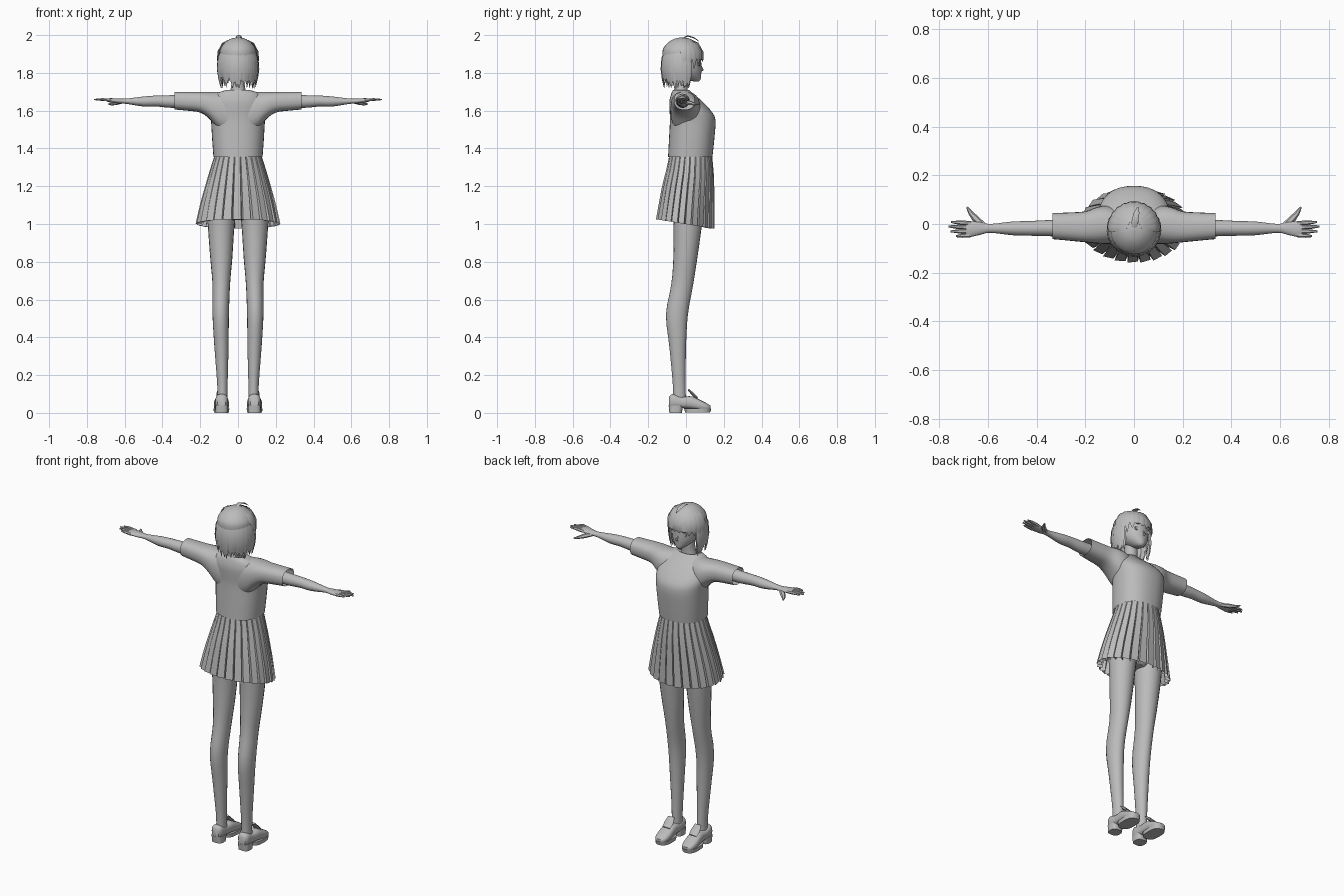
import bpy, bmesh, math, random
from mathutils import Vector

random.seed(4)
cube = bpy.data.objects.get("Cube")
if cube:
    bpy.data.objects.remove(cube)

grey = bpy.data.materials.new("plain grey")
grey.use_nodes = True
tone = (0.5, 0.5, 0.5, 1)
grey.diffuse_color = tone
grey.node_tree.nodes["Principled BSDF"].inputs["Base Color"].default_value = tone


def make(name, parts, angle=45):
    """Join (vertices, faces) parts into one shaded object."""
    bm = bmesh.new()
    for verts, faces in parts:
        made = [bm.verts.new(v) for v in verts]
        for face in faces:
            bm.faces.new([made[i] for i in face])
    bmesh.ops.recalc_face_normals(bm, faces=bm.faces)
    mesh = bpy.data.meshes.new(name)
    bm.to_mesh(mesh)
    bm.free()
    mesh.materials.append(grey)
    obj = bpy.data.objects.new(name, mesh)
    bpy.context.collection.objects.link(obj)
    bpy.ops.object.select_all(action="DESELECT")
    obj.select_set(True)
    bpy.context.view_layer.objects.active = obj
    bpy.ops.object.shade_smooth_by_angle(angle=math.radians(angle))
    return obj


def pair(name, parts, angle=45):
    """Make a part on the left and its mirror image on the right."""
    for label, sign in (("left", 1), ("right", -1)):
        flipped = [([(sign * v[0], v[1], v[2]) for v in vs], fs) for vs, fs in parts]
        make(label + "_" + name, flipped, angle)


def skin(rings, caps=True):
    """Bridge equal rings of points with quads."""
    n = len(rings[0])
    verts = [v for ring in rings for v in ring]
    faces = []
    for r in range(len(rings) - 1):
        for i in range(n):
            j = (i + 1) % n
            faces.append((r * n + i, r * n + j, (r + 1) * n + j, (r + 1) * n + i))
    if caps:
        faces.append(tuple(range(n)))
        faces.append(tuple(range(len(verts) - n, len(verts))))
    return verts, faces


def smooth(rows, steps):
    """Catmull-Rom resampling of tuples."""
    out = []
    for i in range(len(rows) - 1):
        quad = [rows[max(i - 1, 0)], rows[i], rows[i + 1], rows[min(i + 2, len(rows) - 1)]]
        for s in range(steps):
            t = s / steps
            out.append(tuple(
                b + t / 2 * (c - a + t * (2*a - 5*b + 4*c - d + t * (3*(b - c) + d - a)))
                for a, b, c, d in zip(*quad)))
    return out + [rows[-1]]


def loft(axis, sections, sides=20, power=2, steps=3, caps=True):
    """Sections are (position, u min, u max, v min, v max) along an axis."""
    rings = []
    for t, u0, u1, v0, v1 in smooth(sections, steps):
        ring = []
        for k in range(sides):
            a = math.tau * k / sides
            c, s = math.cos(a), math.sin(a)
            u = (u0 + u1) / 2 + (u1 - u0) / 2 * math.copysign(abs(c) ** (2 / power), c)
            v = (v0 + v1) / 2 + (v1 - v0) / 2 * math.copysign(abs(s) ** (2 / power), s)
            ring.append({"x": (t, u, v), "y": (u, t, v), "z": (u, v, t)}[axis])
        rings.append(ring)
    return skin(rings, caps)


def blade(points, widths, side, flat=0.4, sides=6):
    """Tapered tube along a path; side is the wide direction."""
    points = [Vector(p) for p in points]
    side = Vector(side).normalized()
    rings = []
    for i, p in enumerate(points):
        along = points[min(i + 1, len(points) - 1)] - points[max(i - 1, 0)]
        thin = along.cross(side).normalized() * flat
        rings.append([p + widths[i] * (side * math.cos(math.tau * k / sides)
                                       + thin * math.sin(math.tau * k / sides))
                      for k in range(sides)])
    return skin(rings)


# Legs and hips
pair("leg", [loft("z", [
    (0.05, .055, .11, -.07, .0), (0.15, .055, .11, -.07, -.002), (0.35, .05, .125, -.088, 0),
    (0.52, .048, .135, -.106, .01), (0.68, .042, .135, -.078, .038),
    (0.82, .03, .147, -.067, .06), (1.0, .018, .16, -.066, .085), (1.15, .0, .165, -.08, .1)])])
make("hips", [loft("z", [(1.02, -.06, .06, -.04, .06), (1.08, -.15, .15, -.085, .1),
                         (1.2, -.14, .14, -.085, .11), (1.36, -.11, .11, -.07, .11)])])

# Shoes: upper, heel block, sole, strap and tongue
pair("shoe_upper", [loft("y", [
    (-.09, .065, .108, .03, .085), (-.07, .053, .12, .025, .1), (-.02, .052, .121, .025, .085),
    (.03, .049, .125, .02, .088), (.08, .047, .128, .012, .066), (.115, .055, .12, .012, .048),
    (.13, .07, .105, .018, .038)], power=2.6)])
pair("shoe_heel", [loft("z", [(0, .053, .12, -.088, -.022), (.04, .052, .121, -.092, -.015)],
                        power=3, steps=1)])
pair("shoe_sole", [loft("z", [(0.002, .047, .128, -.005, .128), (.024, .046, .129, -.01, .134)],
                        power=2.6, steps=1)])
pair("shoe_tongue", [blade([(.087, .06, .078), (.087, .035, .1), (.087, .012, .125)],
                           [.026, .028, .02], (1, 0, 0), flat=.3)])

# Pleated skirt, with the hem lower in front
PLEATS = 26
skirt_rings = []
for z, half, back, front in smooth([(1.37, .122, -.088, .138), (1.28, .15, -.105, .147),
                                    (1.2, .173, -.124, .15), (1.1, .2, -.142, .15),
                                    (1.0, .222, -.158, .15)], 2):
    drop = (1.37 - z) / 0.37
    ring = []
    for k in range(PLEATS):
        for shift, depth in ((0, 0.01), (0.82, -.02), (0.9, -.12)):
            a = math.tau * (k + shift) / PLEATS
            r = 1 + depth * (0.15 + drop)
            y = (front + back) / 2 + (front - back) / 2 * math.sin(a) * r
            ring.append((half * math.cos(a) * r, y, z - drop * 0.025 * math.sin(a)))
    skirt_rings.append(ring)
make("pleated_skirt", [skin(skirt_rings, caps=False)], angle=20)

# Boxy shirt with short open sleeves
make("shirt_body", [loft("z", [
    (1.355, -.13, .13, -.095, .14), (1.45, -.137, .137, -.09, .15), (1.55, -.143, .143, -.085, .156),
    (1.6, -.15, .15, -.087, .132), (1.65, -.14, .14, -.088, .085), (1.69, -.115, .115, -.078, .038),
    (1.71, -.06, .06, -.068, .018)], sides=36, power=2.3, caps=False)])
pair("sleeve", [loft("x", [
    (.03, -.08, .05, 1.46, 1.7), (.1, -.082, .075, 1.5, 1.7), (.15, -.08, .07, 1.555, 1.7),
    (.2, -.075, .052, 1.59, 1.7), (.27, -.068, .047, 1.6, 1.7), (.335, -.062, .045, 1.606, 1.7)],
    sides=24, power=2.4, caps=False)])

# Arms and hands
pair("arm", [loft("x", [
    (.2, -.055, .02, 1.615, 1.69), (.35, -.05, .016, 1.615, 1.682), (.43, -.048, .012, 1.622, 1.68),
    (.5, -.046, .01, 1.622, 1.675), (.59, -.036, .0, 1.636, 1.664), (.63, -.044, .008, 1.638, 1.664),
    (.67, -.053, .01, 1.643, 1.666), (.69, -.05, .008, 1.646, 1.665)])])
fingers = []
for root, tip, reach in ((.003, .008, .75), (-.014, -.01, .762), (-.03, -.03, .752), (-.045, -.05, .73)):
    middle = (reach + .68) / 2
    fingers.append(blade([(.67, root, 1.655), (middle, (root + tip) / 2, 1.659), (reach, tip, 1.659)],
                         [.0095, .009, .004], (0, 1, 0), flat=.9))
fingers.append(blade([(.615, -.01, 1.648), (.65, .022, 1.64), (.67, .045, 1.635), (.685, .07, 1.635)],
                     [.013, .015, .01, .004], (1, -.6, 0), flat=.8))
pair("fingers", fingers)

# Neck and head
make("neck", [loft("z", [(1.62, -.06, .06, -.075, .02), (1.69, -.045, .045, -.065, .01),
                         (1.74, -.035, .035, -.06, .01), (1.82, -.036, .036, -.06, .015)])])
make("head", [loft("z", [
    (1.755, -.012, .012, .042, .068), (1.765, -.028, .028, .0, .077), (1.79, -.055, .055, -.05, .08),
    (1.82, -.073, .073, -.09, .082), (1.87, -.082, .082, -.11, .08), (1.92, -.083, .083, -.11, .078),
    (1.96, -.05, .05, -.08, .04)], sides=28)])
make("nose", [blade([(0, .076, 1.845), (0, .089, 1.815), (0, .076, 1.805)],
                    [.003, .007, .004], (1, 0, 0), flat=.8)])
pair("eye", [loft("y", [(.064, .022, .05, 1.835, 1.858), (.072, .022, .05, 1.835, 1.858)], steps=1)])
pair("ear", [loft("x", [(.07, -.035, -.005, 1.81, 1.86), (.088, -.038, -.01, 1.815, 1.86)], steps=1)])

# Hair: a smooth cap, hanging locks, a parted fringe and a small tuft
make("hair_cap", [loft("z", [
    (1.87, -.092, .092, -.122, .07), (1.9, -.097, .097, -.125, .078), (1.93, -.092, .092, -.12, .072),
    (1.96, -.07, .07, -.095, .052), (1.98, -.04, .04, -.063, .022), (1.988, -.006, .006, -.026, -.014)],
    sides=28)])
locks = []
for inset, count in ((1.0, 30), (0.86, 22)):
    for k in range(count):
        a = math.radians(-205 + 230 * (k + random.uniform(.2, .8)) / count)
        c, s = math.cos(a) * inset, math.sin(a) * inset
        end = random.uniform(1.715, 1.76)
        shape = ((1.91, .092), (1.88, .103), (1.82, .108), ((end + 1.82) / 2, .103), (end, .094))
        path = [(c * r, s * r - .022, z) for z, r in shape]
        locks.append(blade(path, [.012, .017, .016, .012, .002], (-s, c, 0), flat=.3, sides=4))
make("hair_locks", locks)
fringe = []
for k in range(12):
    a = math.radians(5 + 15.5 * k)
    c, s = math.cos(a), math.sin(a)
    end = 1.78 + .09 * s + random.uniform(-.012, .012)
    shape = ((1.982, .03), (1.955, .082), (1.91, .107), (1.87, .11), (end, .106))
    path = [(c * r * .97, s * r - .02, z) for z, r in shape]
    fringe.append(blade(path, [.008, .02, .02, .014, .002], (-s, c, 0), flat=.3, sides=4))
make("hair_fringe", fringe)
make("hair_tuft", [blade([(0, -.02, 1.983), (.004, .01, 1.996), (.01, .045, 1.985), (.016, .07, 1.965)],
                         [.01, .014, .012, .003], (1, 0, 0), flat=.3)])
